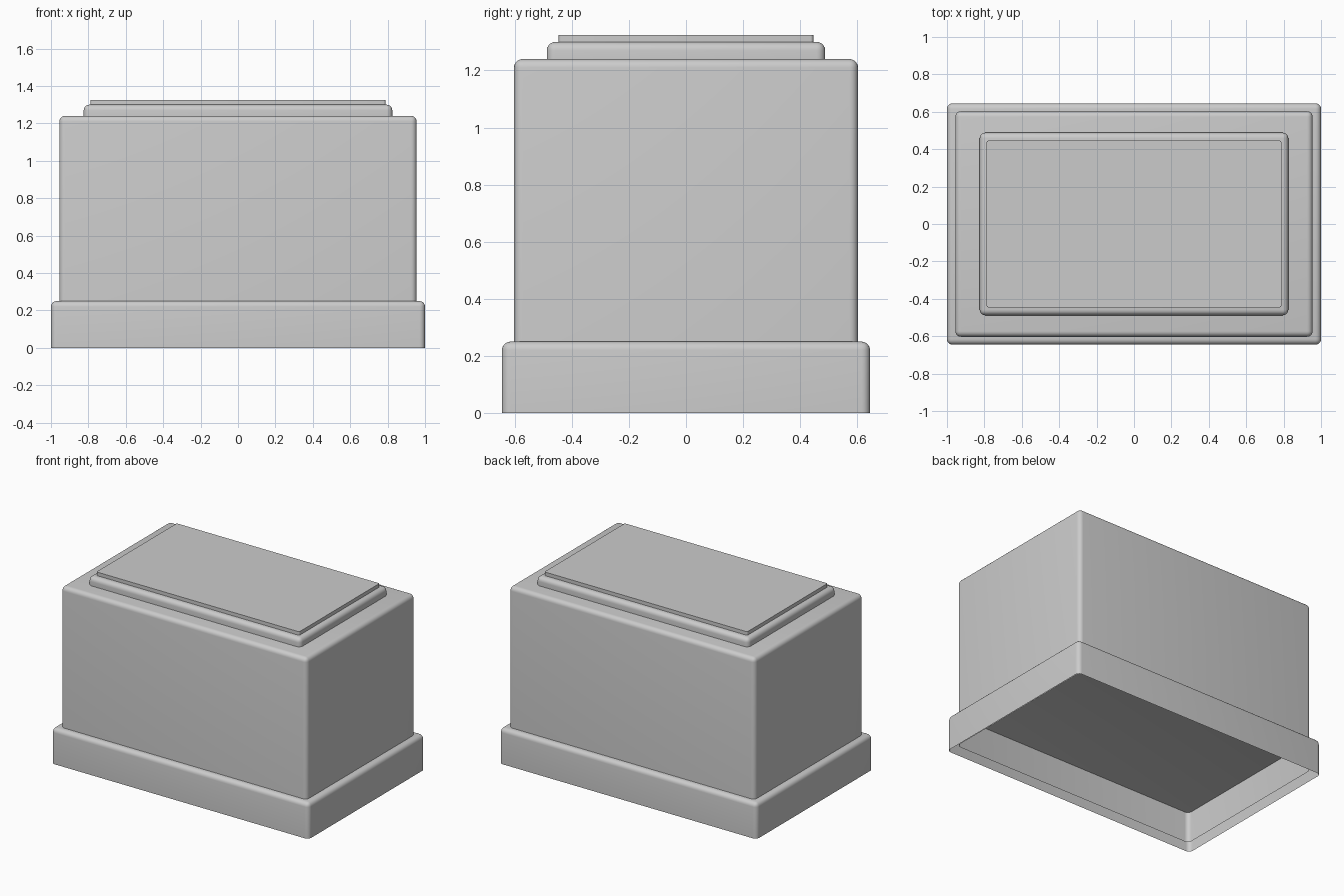
import bpy, bmesh

if "Cube" in bpy.data.objects:
    bpy.data.objects.remove(bpy.data.objects["Cube"])


def open_box(name, half_x, half_y, z0, z1, radius, round_top=True):
    """Box without a floor, with rounded upright corners and top rim."""
    bm = bmesh.new()
    bmesh.ops.create_cube(bm, size=1)
    for v in bm.verts:
        v.co = (v.co.x * 2 * half_x, v.co.y * 2 * half_y,
                z1 if v.co.z > 0 else z0)
    floor = [f for f in bm.faces if f.normal.z < -0.5]
    bmesh.ops.delete(bm, geom=floor, context='FACES_ONLY')
    edges = [e for e in bm.edges if not e.is_boundary]
    if not round_top:
        edges = [e for e in edges if abs(e.verts[0].co.z - e.verts[1].co.z) > 1e-5]
    bmesh.ops.bevel(bm, geom=edges, offset=radius, segments=5, profile=0.5,
                    affect='EDGES', clamp_overlap=True)
    mesh = bpy.data.meshes.new(name)
    bm.to_mesh(mesh)
    bm.free()
    obj = bpy.data.objects.new(name, mesh)
    bpy.context.collection.objects.link(obj)
    bpy.context.view_layer.objects.active = obj
    obj.select_set(True)
    bpy.ops.object.shade_smooth_by_angle(angle=0.6)
    obj.select_set(False)
    return obj


# Skirt around the foot, hollow from below
open_box("base_skirt", 1.0, 0.645, 0.0, 0.25, 0.03)
# Main block, its open lower end tucked inside the skirt
open_box("main_body", 0.955, 0.603, 0.035, 1.24, 0.03)
# Stepped top
open_box("top_step", 0.825, 0.488, 1.235, 1.30, 0.03)
open_box("top_panel", 0.788, 0.446, 1.295, 1.325, 0.01, round_top=False)
